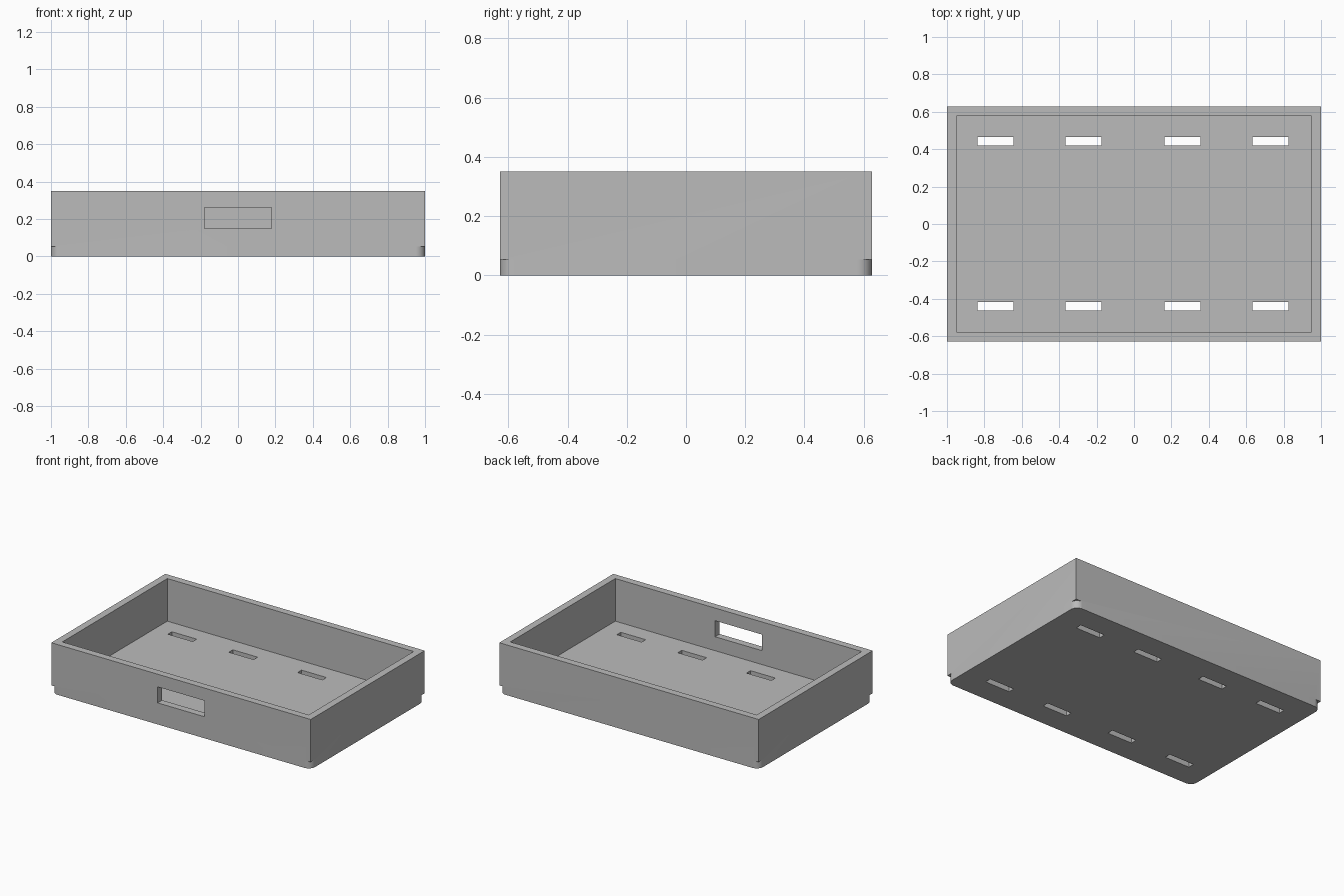
import bpy, bmesh, math
from mathutils import Vector

if "Cube" in bpy.data.objects:
    bpy.data.objects.remove(bpy.data.objects["Cube"], do_unlink=True)

HX, HY, HEIGHT = 1.0, 0.628, 0.35   # half width, half depth, height
WALL, FLOOR, RADIUS = 0.05, 0.053, 0.05

grey = bpy.data.materials.new("light_grey")
grey.use_nodes = True
grey.diffuse_color = (0.5, 0.5, 0.5, 1)
grey.node_tree.nodes["Principled BSDF"].inputs["Base Color"].default_value = (0.5, 0.5, 0.5, 1)


def prism(name, outline, z0, z1):
    """Extrude a flat outline from z0 up to z1."""
    bm = bmesh.new()
    base = bm.faces.new([bm.verts.new((x, y, z0)) for x, y in outline])
    top = bmesh.ops.extrude_face_region(bm, geom=[base])["geom"]
    bmesh.ops.translate(bm, vec=Vector((0, 0, z1 - z0)),
                        verts=[v for v in top if isinstance(v, bmesh.types.BMVert)])
    bmesh.ops.recalc_face_normals(bm, faces=bm.faces)
    mesh = bpy.data.meshes.new(name)
    bm.to_mesh(mesh)
    bm.free()
    mesh.materials.append(grey)
    obj = bpy.data.objects.new(name, mesh)
    bpy.context.collection.objects.link(obj)
    return obj


def box(name, x0, x1, y0, y1, z0, z1):
    return prism(name, [(x0, y0), (x1, y0), (x1, y1), (x0, y1)], z0, z1)


def cut(target, cutter):
    """Subtract the cutter and remove it."""
    cutter.hide_render = True
    mod = target.modifiers.new("cut", 'BOOLEAN')
    mod.operation, mod.solver, mod.object = 'DIFFERENCE', 'EXACT', cutter
    bpy.ops.object.select_all(action='DESELECT')
    bpy.context.view_layer.objects.active = target
    target.select_set(True)
    bpy.ops.object.modifier_apply(modifier=mod.name)
    bpy.data.objects.remove(cutter, do_unlink=True)


# Open tray
tray = box("tray", -HX, HX, -HY, HY, 0, HEIGHT)
cut(tray, box("cavity", WALL - HX, HX - WALL, WALL - HY, HY - WALL, FLOOR, 1))

# Floor slots
for x in (-0.74, -0.27, 0.26, 0.73):
    for y in (-0.44, 0.443):
        cut(tray, box("slot", x - 0.096, x + 0.096, y - 0.022, y + 0.022, -0.1, 0.1))

# Handle opening in the front wall only
cut(tray, box("handle_opening", -0.18, 0.18, -HY - 0.1, -HY + 0.1, 0.15, 0.262))

# Rounded foot corners below the walls
arc = [math.pi / 2 * i / 12 for i in range(13)]
corner = [(HX - RADIUS + RADIUS * math.cos(a), HY - RADIUS + RADIUS * math.sin(a)) for a in arc]
corner += [(HX - RADIUS, HY + 0.1), (HX + 0.1, HY + 0.1), (HX + 0.1, HY - RADIUS)]
for sx in (-1, 1):
    for sy in (-1, 1):
        cut(tray, prism("corner_cutter", [(sx * x, sy * y) for x, y in corner], -0.1, FLOOR))

# Smooth corners, crisp edges
tray.select_set(True)
bpy.context.view_layer.objects.active = tray
bpy.ops.object.shade_smooth_by_angle(angle=math.radians(30))
